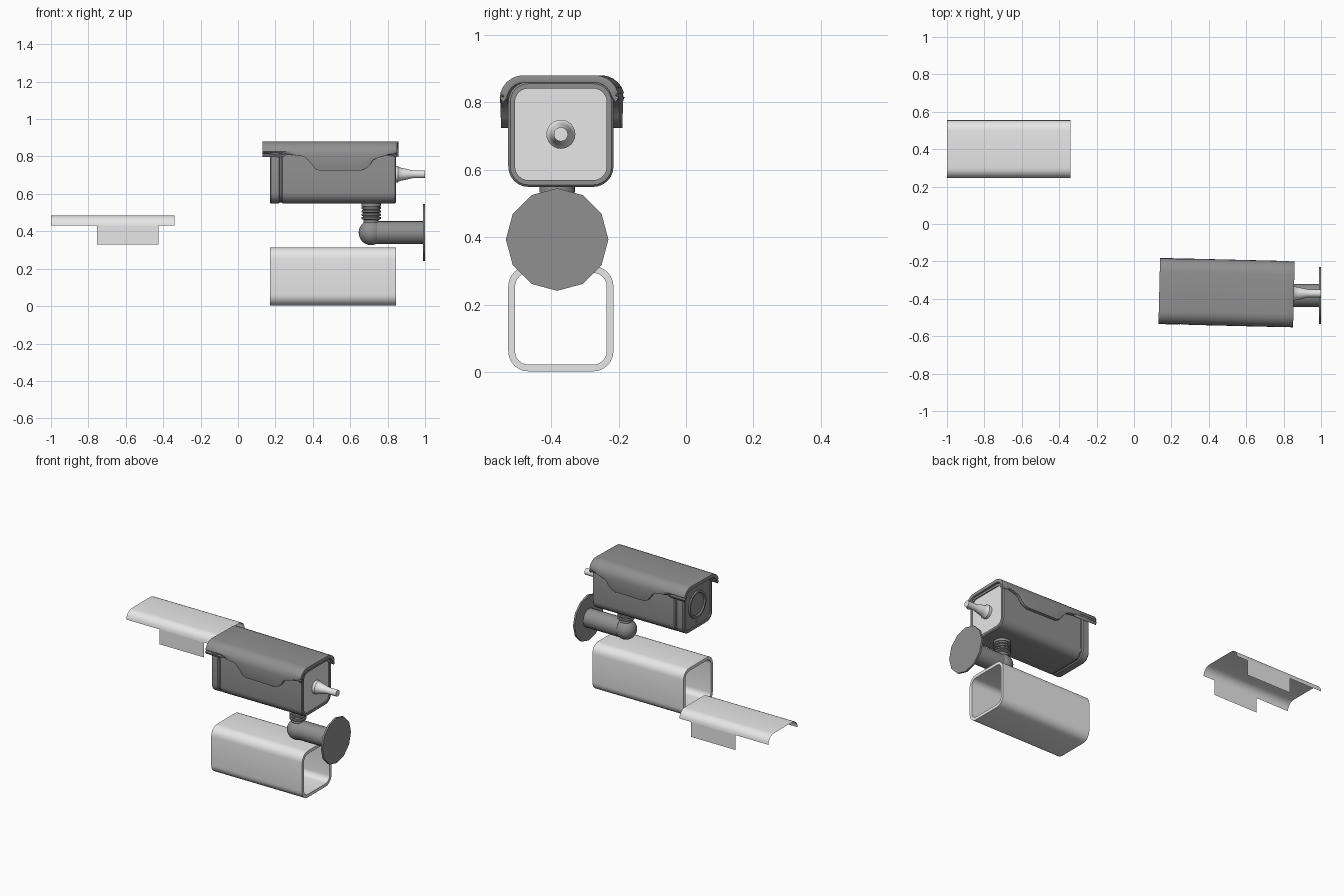
import bpy, bmesh, math
from mathutils import Vector

cube = bpy.data.objects.get("Cube")
if cube:
    bpy.data.objects.remove(cube)


def material(name, value):
    m = bpy.data.materials.new(name)
    m.use_nodes = True
    colour = (value, value, value, 1)
    m.diffuse_color = colour
    m.node_tree.nodes["Principled BSDF"].inputs["Base Color"].default_value = colour
    return m


LIGHT = material("light grey", 0.8)
DARK = material("dark grey", 0.28)


def loft(name, rings, mat, cyclic=False, caps=True, closed=True, angle=35):
    """Skin a list of point rings; optionally loop back to the first ring."""
    bm = bmesh.new()
    vs = [[bm.verts.new(p) for p in ring] for ring in rings]
    pairs = list(zip(vs, vs[1:]))
    if cyclic:
        pairs.append((vs[-1], vs[0]))
    n = len(vs[0])
    for a, b in pairs:
        for i in range(n if closed else n - 1):
            j = (i + 1) % n
            bm.faces.new((a[i], a[j], b[j], b[i]))
    if caps and closed and not cyclic:
        bm.faces.new(vs[0])
        bm.faces.new(vs[-1])
    bmesh.ops.recalc_face_normals(bm, faces=bm.faces)
    me = bpy.data.meshes.new(name)
    bm.to_mesh(me)
    bm.free()
    me.materials.append(mat)
    ob = bpy.data.objects.new(name, me)
    bpy.context.collection.objects.link(ob)
    smooth(ob, angle)
    return ob


def smooth(ob, angle=35):
    bpy.ops.object.select_all(action="DESELECT")
    ob.select_set(True)
    bpy.context.view_layer.objects.active = ob
    bpy.ops.object.shade_smooth_by_angle(angle=math.radians(angle))


def rounded_square(x, y, z, size, r, seg=6):
    """Ring of points around the x axis with rounded corners."""
    pts, h = [], size / 2 - r
    for k, (sy, sz) in enumerate(((1, 1), (-1, 1), (-1, -1), (1, -1))):
        for i in range(seg + 1):
            a = math.pi / 2 * (k + i / seg)
            pts.append((x, y + sy * h + r * math.cos(a), z + sz * h + r * math.sin(a)))
    return pts


def turned(name, start, axis, profile, mat, n=24):
    """Turn a (distance, radius) profile around the x or z axis."""
    rings = []
    for d, r in profile:
        ring = []
        for i in range(n):
            a = 2 * math.pi * i / n
            u, v = r * math.cos(a), r * math.sin(a)
            ring.append(Vector(start) + Vector((d, u, v) if axis == "x" else (u, v, d)))
        rings.append(ring)
    return loft(name, rings, mat)


def sleeve(name, x0, x1, z, mat, size=0.312, wall=0.02, bevel=0.0):
    """Square tube with rounded corners and softened ends."""
    def ring(x, inset):
        return rounded_square(x, CY, z, size - 2 * inset, 0.06 - inset)
    rings = [ring(x0 + bevel, 0), ring(x1 - bevel, 0)]
    if bevel:
        rings.append(ring(x1, bevel))
    rings += [ring(x1, wall), ring(x0, wall)]
    if bevel:
        rings.append(ring(x0, bevel))
    return loft(name, rings, mat, cyclic=True)


def hood_profile(x, width, top, bottom, r, seg=6):
    """Open arch section: down both sides, rounded over the top."""
    h = width / 2
    right = [(x, h, bottom)]
    for i in range(seg + 1):
        a = math.pi / 2 * i / seg
        right.append((x, h - r + r * math.cos(a), top - r + r * math.sin(a)))
    return right + [(x, -y, z) for _, y, z in reversed(right)]


CY, CZ = -0.371, 0.705

# Loose sleeve below
sleeve("loose_sleeve", 0.17, 0.845, 0.158, LIGHT)

# Camera housing, with a groove behind the front bezel
sleeve("front_bezel", 0.17, 0.224, CZ, DARK, bevel=0.006)
sleeve("housing_shell", 0.232, 0.845, CZ, DARK, bevel=0.006)
loft("housing_core", [rounded_square(x, CY, CZ, 0.3, 0.054) for x in (0.2, 0.3)], DARK)
loft("front_panel", [rounded_square(x, CY, CZ, 0.273, 0.04) for x in (0.178, 0.2)], DARK)
loft("back_panel", [rounded_square(x, CY, CZ, 0.273, 0.04) for x in (0.82, 0.838)], LIGHT)

# Lens and small sensor on the front panel
turned("lens_ring", (0.178, CY, CZ), "x",
       [(0, 0.09), (-0.008, 0.088), (-0.008, 0.076), (0.001, 0.07)], DARK, 32)
turned("lens_glass", (0.178, CY, CZ), "x",
       [(0, 0.072), (-0.004, 0.05), (-0.006, 0.02)], DARK, 32)
turned("sensor", (0.178, CY, CZ - 0.11), "x", [(0, 0.01), (-0.004, 0.008)], DARK, 12)

# Cable and its gland at the back
turned("cable", (0.836, CY, CZ), "x",
       [(0, 0.043), (0.02, 0.043), (0.028, 0.036), (0.05, 0.032), (0.085, 0.024),
        (0.1, 0.021), (0.164, 0.021)], LIGHT)

# Sun hood, slightly askew, with curved side flaps
edge = [(0.135, 0.815), (0.245, 0.814), (0.3, 0.808), (0.355, 0.8), (0.38, 0.78),
        (0.4, 0.755), (0.415, 0.735), (0.44, 0.724), (0.66, 0.724), (0.69, 0.735),
        (0.71, 0.755), (0.725, 0.78), (0.745, 0.79), (0.8, 0.807), (0.855, 0.815)]
HX = 0.495
hood = loft("sun_hood", [hood_profile(x - HX, 0.332, 0.869, z, 0.06) for x, z in edge],
            DARK, closed=False)
hood.location = (HX, -0.367, 0)
hood.rotation_euler.z = math.radians(-1.4)
solid = hood.modifiers.new("thickness", "SOLIDIFY")
solid.thickness = 0.022
solid.offset = 0
bevel = hood.modifiers.new("soft_edge", "BEVEL")
bevel.width = 0.006
bevel.segments = 2
bevel.limit_method = "ANGLE"
bevel.angle_limit = math.radians(50)

# Loose thin hood with square flaps
LX, LY = -0.67, 0.4
arch = [hood_profile(x, 0.31, 0.485, 0.431, 0.055)[1:-1] for x in (-0.33, 0.33)]
loose = loft("loose_hood", arch, LIGHT, closed=False)
loose.location = (LX, LY, 0)
for side, label in ((-1, "right"), (1, "left")):
    flap = loft("loose_hood_flap_" + label,
                [[(x, side * 0.155, 0.43), (x, side * 0.155, 0.33)] for x in (-0.085, 0.245)],
                LIGHT, closed=False)
    flap.location = (LX, LY, 0)

# Wall bracket: threaded neck, ball joint, arm and plate
BX, BY, BZ = 0.712, -0.382, 0.393
thread = [(0.04, 0.04), (0.068, 0.04)]
for k in range(4):
    z = 0.07 + k * 0.018
    thread += [(z, 0.044), (z + 0.003, 0.052), (z + 0.012, 0.052), (z + 0.015, 0.044)]
thread += [(0.14, 0.053), (0.165, 0.053)]
turned("threaded_neck", (BX, BY, BZ), "z", thread, DARK)
bpy.ops.mesh.primitive_uv_sphere_add(segments=24, ring_count=14, radius=0.067,
                                     location=(BX, BY, BZ))
ball = bpy.context.object
ball.name = "ball_joint"
ball.data.materials.append(DARK)
smooth(ball)
turned("bracket_arm", (BX, BY, BZ), "x", [(0.03, 0.061), (0.28, 0.061)], DARK)
turned("wall_plate", (0.988, BY, BZ), "x", [(0, 0.152), (0.012, 0.152)], DARK, 12)
